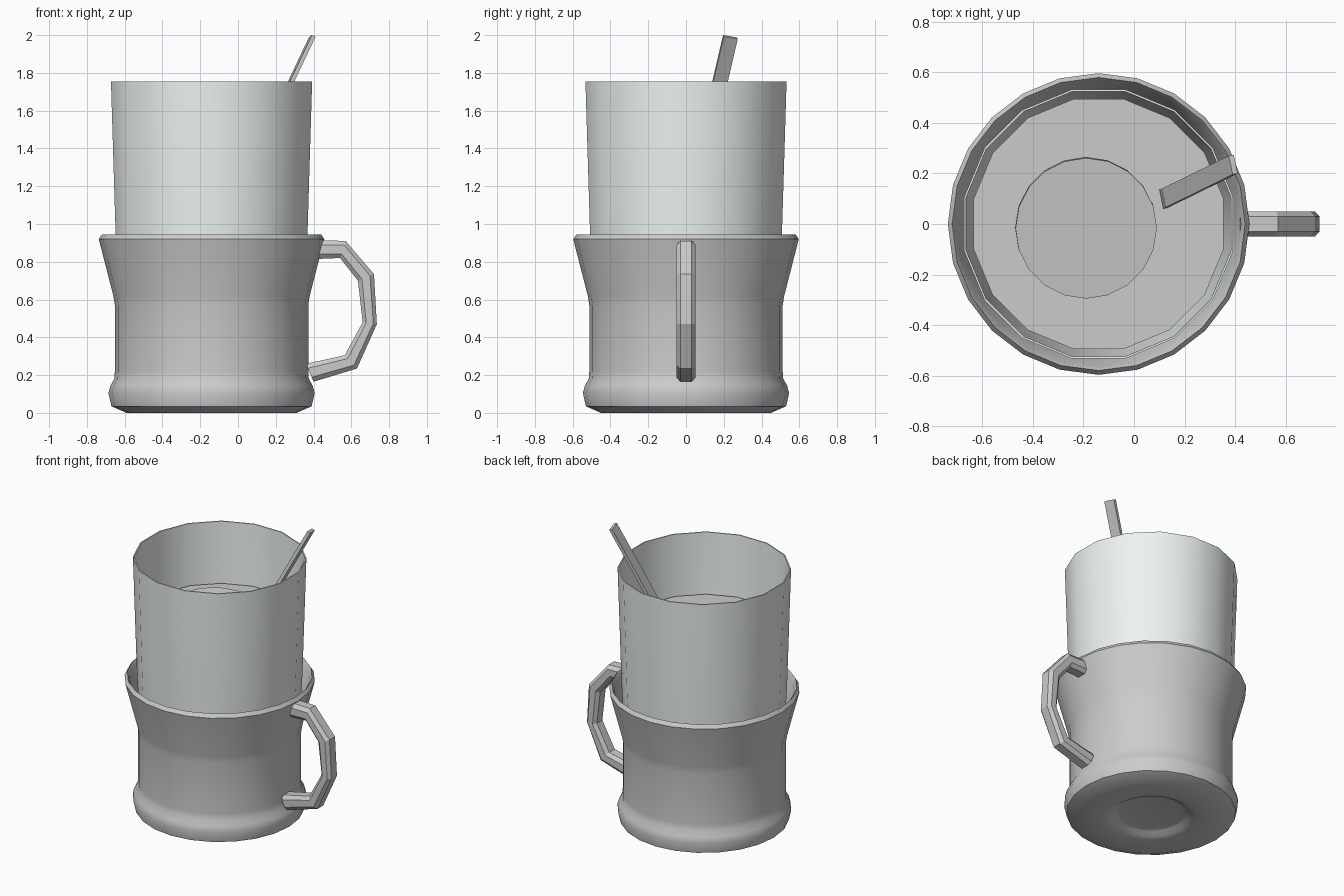
import bpy, math
from mathutils import Vector, Matrix

if "Cube" in bpy.data.objects:
    bpy.data.objects.remove(bpy.data.objects["Cube"])

AXIS_X = -0.14


def make(name, verts, faces, smooth=True, mat=None):
    me = bpy.data.meshes.new(name)
    me.from_pydata([tuple(v) for v in verts], [], faces)
    ob = bpy.data.objects.new(name, me)
    bpy.context.collection.objects.link(ob)
    if mat:
        me.materials.append(mat)
    bpy.ops.object.select_all(action='DESELECT')
    ob.select_set(True)
    bpy.context.view_layer.objects.active = ob
    if smooth:
        bpy.ops.object.shade_smooth_by_angle(angle=math.radians(35))
    return ob


def skin(rings):
    """Join equal-length rings of points into a capped tube."""
    n = len(rings[0])
    verts = [p for r in rings for p in r]
    faces = [(i * n + j, i * n + (j + 1) % n, (i + 1) * n + (j + 1) % n, (i + 1) * n + j)
             for i in range(len(rings) - 1) for j in range(n)]
    faces += [tuple(reversed(range(n))), tuple(range(len(verts) - n, len(verts)))]
    return verts, faces


def lathe(name, profile, sides, offset=0.0, mat=None):
    rings = [[(AXIS_X + r * math.cos(2 * math.pi * (j + offset) / sides),
               r * math.sin(2 * math.pi * (j + offset) / sides), z)
              for j in range(sides)] for r, z in profile]
    return make(name, *skin(rings), mat=mat)


glass_mat = bpy.data.materials.new("pale_glass")
glass_mat.diffuse_color = (0.85, 0.91, 0.87, 1)
glass_mat.use_nodes = True
glass_mat.node_tree.nodes["Principled BSDF"].inputs["Base Color"].default_value = glass_mat.diffuse_color

# Cup holder: recessed foot, rolled base, flared rim, inner wall
lathe("cup_holder", [
    (0.20, 0.035), (0.225, 0.03), (0.25, 0.01), (0.29, 0.002), (0.45, 0.0),
    (0.53, 0.035), (0.546, 0.105), (0.535, 0.145), (0.515, 0.18), (0.512, 0.22),
    (0.512, 0.57), (0.52, 0.62), (0.597, 0.92), (0.58, 0.945), (0.565, 0.92),
    (0.503, 0.62), (0.495, 0.55), (0.495, 0.06)], 24)

# Drinking glass: thin double wall
lathe("glass", [(0.47, 0.07), (0.494, 0.5), (0.518, 0.95), (0.543, 1.755),
                (0.535, 1.755), (0.51, 0.95), (0.46, 0.1)], 16, 0.5, glass_mat)

# Drink inside the glass
lathe("drink", [(0.45, 0.11), (0.505, 1.34)], 16, 0.5)

# Floating slice, gently tilted
slice_ob = lathe("floating_slice", [(0.28, -0.02), (0.28, 0.02)], 20)
slice_ob.data.transform(Matrix.Translation((-AXIS_X, 0, 0)))
slice_ob.matrix_world = (Matrix.Translation((-0.19, -0.015, 1.362))
                         @ Matrix.Rotation(math.radians(6), 4, 'X')
                         @ Matrix.Rotation(math.radians(2), 4, 'Y'))

# Handle: chamfered section spanning outer and inner outlines
outer = [(0.42, 0.915), (0.57, 0.91), (0.72, 0.735), (0.735, 0.47), (0.63, 0.235), (0.40, 0.165)]
inner = [(0.42, 0.815), (0.54, 0.82), (0.635, 0.70), (0.66, 0.48), (0.565, 0.305), (0.36, 0.26)]
section = [(0, -0.03), (0.25, -0.05), (0.75, -0.05), (1, -0.03),
           (1, 0.03), (0.75, 0.05), (0.25, 0.05), (0, 0.03)]
rings = [[(o[0] + (i[0] - o[0]) * s, y, o[1] + (i[1] - o[1]) * s) for s, y in section]
         for o, i in zip(outer, inner)]
make("handle", *skin(rings), smooth=False)

# Spoon handle: flat bar leaning out of the glass
wide, thin = Vector((-0.008, 0.037, -0.006)), Vector((0.01, 0.002, -0.004))
path = [Vector(p) for p in ((0.10, 0.09, 1.15), (0.128, 0.105, 1.43), (0.393, 0.235, 1.99))]
make("spoon_handle", *skin([[p + wide + thin, p - wide + thin, p - wide - thin, p + wide - thin]
                            for p in path]), smooth=False)

# Consistent outward normals
for ob in bpy.context.scene.objects:
    bpy.ops.object.select_all(action='DESELECT')
    ob.select_set(True)
    bpy.context.view_layer.objects.active = ob
    bpy.ops.object.mode_set(mode='EDIT')
    bpy.ops.mesh.select_all(action='SELECT')
    bpy.ops.mesh.normals_make_consistent(inside=False)
    bpy.ops.object.mode_set(mode='OBJECT')
